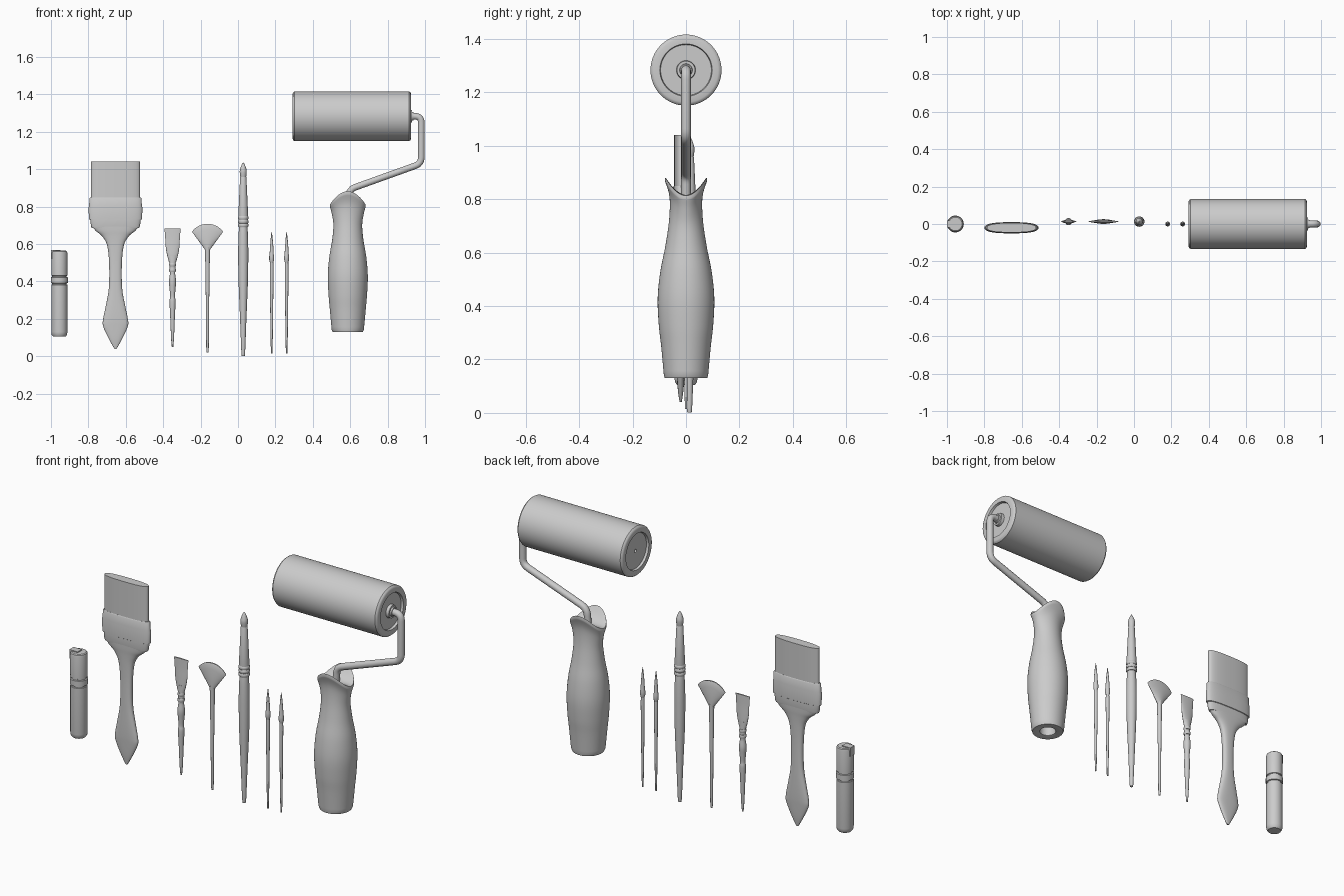
import bpy, bmesh, math
from mathutils import Vector

if "Cube" in bpy.data.objects:
    bpy.data.objects.remove(bpy.data.objects["Cube"])


def mesh_from_rings(name, rings, angle=35):
    """Skin a stack of equal-length point rings and cap both ends."""
    bm = bmesh.new()
    vr = [[bm.verts.new(p) for p in r] for r in rings]
    n = len(vr[0])
    for a, b in zip(vr, vr[1:]):
        for i in range(n):
            j = (i + 1) % n
            bm.faces.new((a[i], a[j], b[j], b[i]))
    bm.faces.new(vr[0][::-1])
    bm.faces.new(vr[-1])
    bmesh.ops.recalc_face_normals(bm, faces=bm.faces)
    me = bpy.data.meshes.new(name)
    bm.to_mesh(me)
    bm.free()
    ob = bpy.data.objects.new(name, me)
    bpy.context.collection.objects.link(ob)
    smooth(ob, angle)
    return ob


def smooth(ob, angle=35):
    bpy.ops.object.select_all(action='DESELECT')
    ob.select_set(True)
    bpy.context.view_layer.objects.active = ob
    bpy.ops.object.shade_smooth_by_angle(angle=math.radians(angle))


def refine(pts, steps=5):
    """Catmull-Rom curve through profile points."""
    out = []
    for i in range(len(pts) - 1):
        p0, p1 = pts[max(i - 1, 0)], pts[i]
        p2, p3 = pts[i + 1], pts[min(i + 2, len(pts) - 1)]
        for s in range(steps):
            t = s / steps
            out.append(tuple(
                b + 0.5 * t * (c - a + t * (2*a - 5*b + 4*c - d + t * (3*(b - c) + d - a)))
                for a, b, c, d in zip(p0, p1, p2, p3)))
    return out + [pts[-1]]


def ring(cx, cy, z, rx, ry, n=32, power=2.0, lift=0.0):
    """Superellipse ring; lift raises the +-y sides into a saddle."""
    pts = []
    for i in range(n):
        a = 2 * math.pi * i / n
        c, s = math.cos(a), math.sin(a)
        u = math.copysign(abs(c) ** (2 / power), c)
        v = math.copysign(abs(s) ** (2 / power), s)
        pts.append((cx + rx * u, cy + ry * v, z + lift * v * v))
    return pts


def loft(name, cx, cy, prof, n=32, power=2.0, curved=False):
    """prof: (z, r) or (z, rx, ry) from bottom to top."""
    prof = refine(prof) if curved else prof
    return mesh_from_rings(name, [ring(cx, cy, p[0], p[1], p[-1], n, power) for p in prof])


def bands(name, cx, cy, zs, r):
    """Small raised ferrule beads."""
    for k, z in enumerate(zs):
        loft(f"{name}_{k + 1}", cx, cy, [(z - .009, r * .9), (z - .005, r), (z + .005, r), (z + .009, r * .9)], 24)


# --- capped marker with clip
loft("marker_body", -.955, 0, [(.105, .034), (.115, .041), (.13, .043), (.382, .043), (.384, .039), (.39, .039),
                               (.392, .045), (.422, .045), (.424, .039), (.43, .039), (.432, .043),
                               (.55, .043), (.56, .041), (.564, .036)])
bpy.ops.mesh.primitive_cube_add(size=1, location=(-.975, 0, .545))
clip = bpy.context.object
clip.name = "marker_clip"
clip.scale = (.05, .036, .048)
bev = clip.modifiers.new("bevel", 'BEVEL')
bev.width = .003

# --- wide flat brush
X, Y = -.655, -.02
loft("wide_brush_handle", X, Y, [(.04, .006, .004), (.09, .034, .011), (.16, .066, .016), (.2, .066, .018),
                                 (.26, .054, .019), (.36, .036, .019), (.49, .034, .019), (.59, .044, .021),
                                 (.64, .07, .023), (.67, .105, .025), (.7, .13, .026)], 48, 2.5, True)
loft("wide_brush_ferrule", X, Y, [(.685, .126, .024), (.695, .131, .026), (.73, .135, .026), (.732, .142, .029),
                                  (.795, .144, .03), (.805, .141, .028), (.845, .139, .028),
                                  (.85, .135, .025)], 48, 2.6)
loft("wide_brush_bristles", X, Y, [(.84, .131, .025), (1.04, .131, .025)], 48, 2.6)

# --- small flat brush
X, Y = -.35, .013
loft("flat_brush_handle", X, Y, [(.05, .004), (.1, .008), (.2, .012), (.29, .016), (.32, .013), (.36, .016),
                                 (.4, .019), (.44, .014), (.455, .014)], 24, curved=True)
loft("flat_brush_ferrule", X, Y, [(.44, .014, .014), (.5, .017, .014), (.535, .026, .012), (.54, .026, .012)], 24)
bands("flat_brush_band", X, Y, (.46, .49), .018)
loft("flat_brush_bristles", X, Y, [(.5, .018, .011), (.54, .029, .011), (.58, .036, .009), (.63, .039, .006),
                                   (.682, .043, .004)], 32, curved=True)

# --- fan brush
X = -.163
loft("fan_brush_handle", X, Y, [(.02, .005), (.05, .007), (.3, .009), (.5, .012), (.56, .013), (.585, .014)], 24)
fan = []
for r, th in ((.02, .012), (.05, .013), (.09, .012), (.125, .009), (.15, .006), (.157, .003)):
    pts = []
    for i in range(40):
        t = 2 * math.pi * i / 40
        c, a = math.cos(t), math.radians(36) * math.cos(t)
        rr = r * (1 - .1 * c * c)
        pts.append((X + rr * math.sin(a), Y + th * math.sin(t), .551 + rr * math.cos(a)))
    fan.append(pts)
mesh_from_rings("fan_brush_bristles", fan)

# --- long round brush
X = .028
loft("round_brush_handle", X, Y, [(.005, .006), (.02, .01), (.2, .017), (.4, .025), (.55, .027), (.65, .025),
                                  (.7, .021)], 32, curved=True)
loft("round_brush_ferrule", X, Y, [(.68, .022), (.76, .026), (.955, .017), (.96, .015)], 32)
bands("round_brush_band", X, Y, (.7, .72, .74), .028)
loft("round_brush_bristles", X, Y, [(.95, .014), (.975, .018), (.995, .018), (1.02, .01), (1.035, .002)],
     32, curved=True)

# --- two fine liner brushes
for k, X in enumerate((.18, .26)):
    loft(f"liner_handle_{k + 1}", X, 0, [(.015, .004), (.1, .006), (.35, .009), (.48, .01), (.51, .008)], 20)
    loft(f"liner_ferrule_{k + 1}", X, 0, [(.5, .009), (.515, .013), (.535, .013), (.545, .011), (.6, .008)], 20)
    loft(f"liner_tip_{k + 1}", X, 0, [(.59, .007), (.61, .007), (.64, .004), (.665, .001)], 20, curved=True)

# --- roller handle: hollow base, swelling grip, saddle top
X = .587
grip = refine([(.142, .086, .083, 0), (.25, .096, .093, 0), (.33, .103, .102, 0), (.43, .107, .106, 0),
               (.53, .099, .096, 0), (.62, .084, .077, .006), (.70, .077, .063, .025),
               (.76, .085, .062, .05), (.80, .096, .079, .068)])
rings = [ring(X, 0, z, r, r, 48) for z, r in ((.18, .042), (.132, .042), (.13, .046), (.13, .08))]
rings += [ring(X, 0, z, rx, ry, 48, 2, w) for z, rx, ry, w in grip]
for s, dz in ((.98, .013), (.9, .015), (.75, .016), (.5, .016), (.2, .016)):
    rings.append(ring(X, 0, .80 + dz, .096 * s, .079 * s, 48, 2, .072 * s * s))
mesh_from_rings("roller_handle", rings, 45)

# --- roller sleeve with recessed ends and hub, turned onto the x axis
half = [(.022, .001), (.022, .009), (.012, .009), (.012, .09), (.012, .095), (0, .098), (0, .12),
        (.003, .128), (.01, .133)]
L = .633
prof = half + [(L - z, r) for z, r in half[:2:-1]]
prof += [(L - .012, .036), (L + .004, .034), (L + .004, .024), (L + .012, .022)]
sleeve = loft("roller_sleeve", 0, 0, prof, 64)
sleeve.rotation_euler = (0, math.pi / 2, 0)
sleeve.location = (.292, 0, 1.283)

# --- bent wire frame with rounded corners
corners = [Vector(p) for p in ((.90, 0, 1.283), (.98, 0, 1.283), (.98, 0, 1.03), (.595, 0, .892), (.587, 0, .79))]
path = [corners[0]]
for a, b, c in zip(corners, corners[1:], corners[2:]):
    p, q = b + (a - b).normalized() * .035, b + (c - b).normalized() * .035
    path += [p * (1 - t) ** 2 + b * 2 * t * (1 - t) + q * t * t for t in (i / 6 for i in range(7))]
path.append(corners[-1])
cu = bpy.data.curves.new("roller_wire", 'CURVE')
cu.dimensions = '3D'
cu.bevel_depth = .018
cu.bevel_resolution = 5
cu.use_fill_caps = True
sp = cu.splines.new('POLY')
sp.points.add(len(path) - 1)
for pt, v in zip(sp.points, path):
    pt.co = (*v, 1)
wire = bpy.data.objects.new("roller_wire", cu)
bpy.context.collection.objects.link(wire)
bpy.ops.object.select_all(action='DESELECT')
wire.select_set(True)
bpy.context.view_layer.objects.active = wire
bpy.ops.object.convert(target='MESH')
smooth(bpy.context.object, 40)
